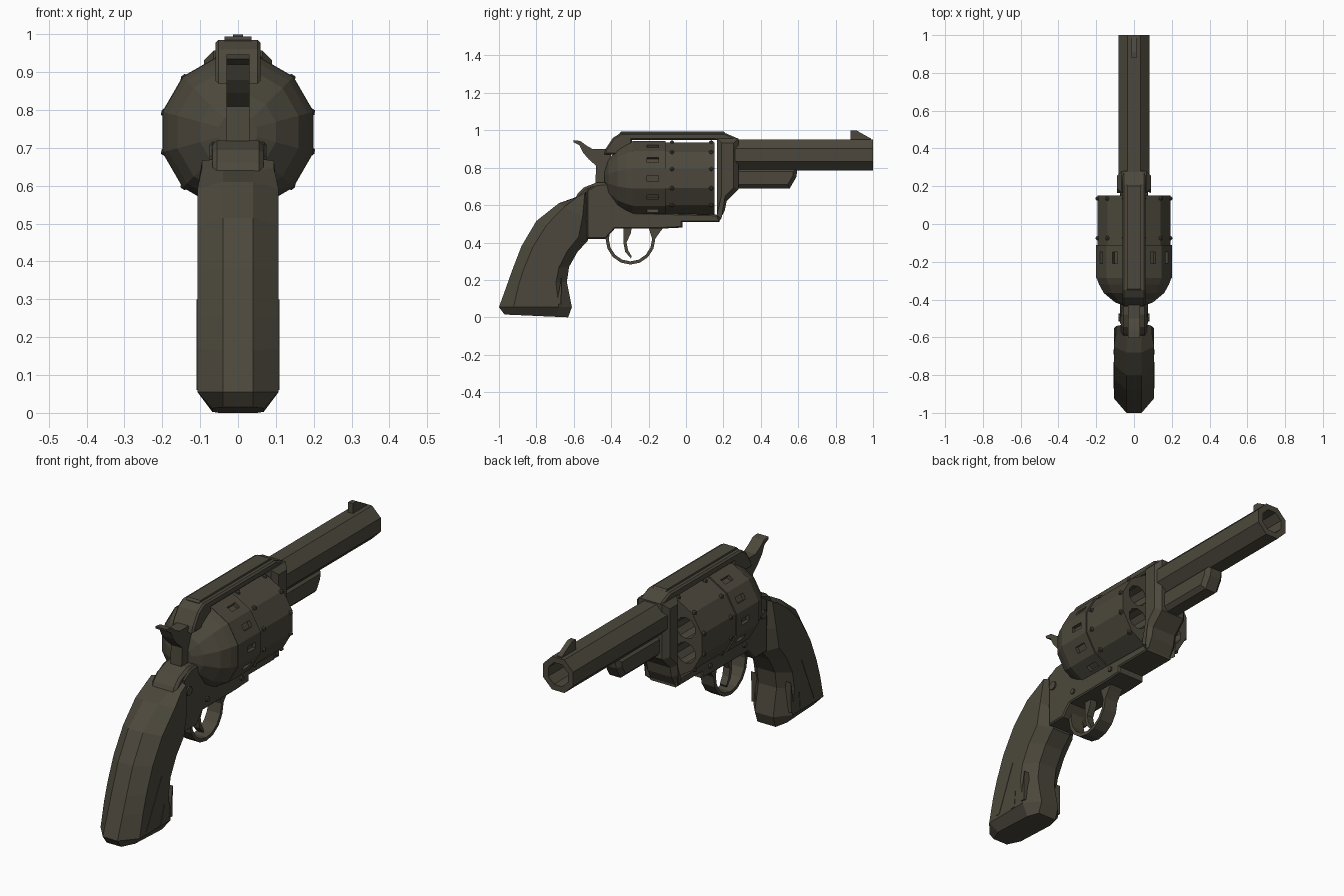
import bpy, bmesh, math
from mathutils import Vector

if "Cube" in bpy.data.objects:
    bpy.data.objects.remove(bpy.data.objects["Cube"])

metal = bpy.data.materials.new("dark_olive_metal")
metal.diffuse_color = (0.072, 0.064, 0.045, 1)
metal.use_nodes = True
metal.node_tree.nodes["Principled BSDF"].inputs["Base Color"].default_value = metal.diffuse_color
AXIS = 0.742      # height of the cylinder axis
BORE = 0.868      # height of the barrel axis


def finish(name, bm):
    bmesh.ops.recalc_face_normals(bm, faces=bm.faces)
    me = bpy.data.meshes.new(name)
    bm.to_mesh(me)
    bm.free()
    me.materials.append(metal)
    ob = bpy.data.objects.new(name, me)
    bpy.context.collection.objects.link(ob)
    return ob


def prism(name, pts, half, x=0.0, chamfer=0.0):
    """Side profile in (y, z) extruded across x, optionally chamfered along its rim."""
    bm = bmesh.new()
    a = [bm.verts.new((x - half, y, z)) for y, z in pts]
    b = [bm.verts.new((x + half, y, z)) for y, z in pts]
    n = len(pts)
    caps = [bm.faces.new(a), bm.faces.new(b[::-1])]
    for i in range(n):
        j = (i + 1) % n
        bm.faces.new((a[j], a[i], b[i], b[j]))
    if chamfer:
        bmesh.ops.recalc_face_normals(bm, faces=bm.faces)
        rim = list({e for f in caps for e in f.edges})
        bmesh.ops.bevel(bm, geom=rim, offset=chamfer, segments=1, affect='EDGES')
    return finish(name, bm)


def loft(bm, rings):
    rows = [[bm.verts.new(p) for p in r] for r in rings]
    n = len(rows[0])
    for r, s in zip(rows, rows[1:]):
        for i in range(n):
            j = (i + 1) % n
            bm.faces.new((r[i], r[j], s[j], s[i]))
    bm.faces.new(rows[0])
    bm.faces.new(rows[-1][::-1])


def ring(y, r, sides, zc, xc=0.0):
    """Ring around the y axis with a flat facing sideways; r is the flat radius."""
    step = 2 * math.pi / sides
    R = r / math.cos(step / 2)
    return [(xc + R * math.cos(step * (i + .5)), y, zc + R * math.sin(step * (i + .5)))
            for i in range(sides)]


def lathe(name, prof, sides, zc):
    bm = bmesh.new()
    loft(bm, [ring(y, r, sides, zc) for y, r in prof])
    return finish(name, bm)


def cut(ob, cutter):
    mod = ob.modifiers.new("cut", 'BOOLEAN')
    mod.object = cutter
    mod.operation = 'DIFFERENCE'
    mod.solver = 'EXACT'
    dg = bpy.context.evaluated_depsgraph_get()
    me = bpy.data.meshes.new_from_object(ob.evaluated_get(dg))
    ob.modifiers.clear()
    ob.data = me
    bpy.data.objects.remove(cutter)


def boxes_and_rivets(bm, y, rad, size, angles):
    """Small boxes placed around the cylinder axis."""
    for a in angles:
        t = math.radians(a)
        u, v = Vector((math.cos(t), 0, math.sin(t))), Vector((-math.sin(t), 0, math.cos(t)))
        c = Vector((0, y, AXIS)) + u * rad
        res = bmesh.ops.create_cube(bm, size=1)
        for w in res["verts"]:
            p = w.co.copy()
            w.co = c + u * p.x * size[0] + Vector((0, p.y * size[1], 0)) + v * p.z * size[2]


# barrel with open bore, front sight, ejector housing
lathe("barrel", [(0.2, 0.082), (1.0, 0.082), (1.0, 0.054), (0.75, 0.05)], 8, BORE)
prism("front_sight", [(0.88, 0.94), (0.88, 1.0), (0.91, 1.0), (0.99, 0.955), (0.99, 0.94)], 0.013)
prism("ejector_housing", [(0.2, 0.69), (0.555, 0.69), (0.59, 0.75), (0.597, 0.8), (0.2, 0.8)],
      0.05, chamfer=0.02)

# cylinder with stepped sleeve, chambers and locking notches
cyl = lathe("cylinder", [(-0.285, 0.2), (-0.11, 0.2), (-0.11, 0.193), (0.152, 0.193)], 12, AXIS)
bm = bmesh.new()
for k in range(6):
    t = math.radians(30 + 60 * k)
    xc, zc = 0.122 * math.cos(t), AXIS + 0.122 * math.sin(t)
    loft(bm, [ring(-0.05, 0.05, 10, zc, xc), ring(0.3, 0.05, 10, zc, xc)])
boxes_and_rivets(bm, -0.178, 0.2, (0.036, 0.062, 0.03), range(0, 360, 30))
cut(cyl, finish("cylinder_cutter", bm))

# rivet bands on the cylinder edges
bm = bmesh.new()
for y in (-0.075, 0.135):
    for k in range(12):
        t = math.radians(15 + 30 * k)
        res = bmesh.ops.create_icosphere(bm, subdivisions=1, radius=0.013)
        bmesh.ops.translate(bm, verts=res["verts"],
                            vec=(0.199 * math.cos(t), y, AXIS + 0.199 * math.sin(t)))
finish("cylinder_rivets", bm)

# domed recoil shield
lathe("recoil_shield", [(-0.435, 0.05), (-0.415, 0.1), (-0.365, 0.16), (-0.32, 0.185),
                        (-0.28, 0.2)], 12, AXIS)

# frame: top strap, rib, front block, lower frame
prism("top_strap", [(-0.437, 0.87), (-0.43, 0.90), (-0.39, 0.96), (-0.35, 0.985), (0.21, 0.985),
                    (0.28, 0.955), (0.28, 0.947), (-0.29, 0.947), (-0.29, 0.87)],
      0.06, chamfer=0.008)
prism("sight_rib", [(-0.355, 0.95), (-0.355, 0.985), (-0.345, 0.994), (0.2, 0.994),
                    (0.22, 0.975), (0.22, 0.95)], 0.036)
prism("front_frame", [(0.165, 0.515), (0.174, 0.51), (0.207, 0.57), (0.217, 0.62), (0.28, 0.685),
                      (0.28, 0.957), (0.165, 0.957)], 0.09, chamfer=0.025)
prism("lower_frame", [(-0.53, 0.42), (-0.43, 0.42), (-0.38, 0.475), (-0.12, 0.475), (-0.02, 0.48),
                      (-0.02, 0.51), (0.18, 0.51), (0.18, 0.548), (-0.28, 0.56), (-0.28, 0.66),
                      (-0.43, 0.715), (-0.48, 0.71), (-0.53, 0.68)], 0.075, chamfer=0.006)
prism("frame_back_hump", [(-0.53, 0.5), (-0.43, 0.55), (-0.43, 0.72), (-0.48, 0.72),
                          (-0.545, 0.695), (-0.58, 0.66), (-0.6, 0.62), (-0.6, 0.55)],
      0.068, chamfer=0.012)

# frame screws on both sides
for name, y, z, r in (("rear_screw", -0.495, 0.615, 0.022), ("middle_screw", -0.35, 0.52, 0.013),
                      ("front_screw", -0.08, 0.52, 0.012)):
    prism(name, [(y + r * math.cos(a * math.pi / 4), z + r * math.sin(a * math.pi / 4))
                 for a in range(8)], 0.083)

# hammer with curled spur
prism("hammer", [(-0.40, 0.65), (-0.40, 0.9), (-0.5, 0.9), (-0.535, 0.92), (-0.565, 0.943),
                 (-0.603, 0.947), (-0.6, 0.935), (-0.57, 0.92), (-0.55, 0.88), (-0.52, 0.845),
                 (-0.48, 0.81), (-0.485, 0.72), (-0.47, 0.65)], 0.031)

# trigger guard loop and trigger
arc = [math.pi + math.pi * i / 8 for i in range(9)]
outer = [(-0.297 + 0.133 * math.cos(a), 0.42 + 0.138 * math.sin(a)) for a in arc]
inner = [(-0.297 + 0.116 * math.cos(a), 0.42 + 0.121 * math.sin(a)) for a in reversed(arc)]
prism("trigger_guard", [(-0.45, 0.48)] + [(-0.45, 0.425)] + outer
      + [(-0.14, 0.455), (-0.12, 0.48), (-0.2, 0.48)] + inner + [(-0.4, 0.48)], 0.036)
prism("trigger", [(-0.335, 0.48), (-0.335, 0.4), (-0.325, 0.35), (-0.295, 0.315), (-0.29, 0.325),
                  (-0.31, 0.36), (-0.318, 0.4), (-0.295, 0.45), (-0.29, 0.48)], 0.018)

# grip: sections from top to butt as (back y, z, front y, z, half width)
sections = [(-0.59, 0.64, -0.53, 0.672, 0.095), (-0.68, 0.61, -0.525, 0.52, 0.107),
            (-0.80, 0.515, -0.525, 0.41, 0.107), (-0.88, 0.38, -0.58, 0.35, 0.107),
            (-0.93, 0.25, -0.625, 0.27, 0.107), (-0.96, 0.165, -0.637, 0.19, 0.107),
            (-1.0, 0.055, -0.61, 0.055, 0.107), (-0.97, 0.015, -0.63, 0.0, 0.068)]
bm = bmesh.new()
rings = []
for by, bz, fy, fz, w in sections:
    half = [(0, 0.04), (0.2, w), (0.82, w), (1, 0.05)]
    loop = [(t, x) for t, x in half] + [(t, -x) for t, x in reversed(half)]
    rings.append([(x, by + (fy - by) * t, bz + (fz - bz) * t) for t, x in loop])
loft(bm, rings)
finish("grip", bm)

# carved grain ridges on both grip sides
for i, (y0, z0, y1, z1) in enumerate([(-0.86, 0.07, -0.75, 0.3), (-0.75, 0.06, -0.73, 0.15),
                                      (-0.68, 0.07, -0.665, 0.22)]):
    prism("grip_ridge_%d" % (i + 1), [(y0 - 0.012, z0), (y0 + 0.012, z0), (y1, z1)], 0.109)
